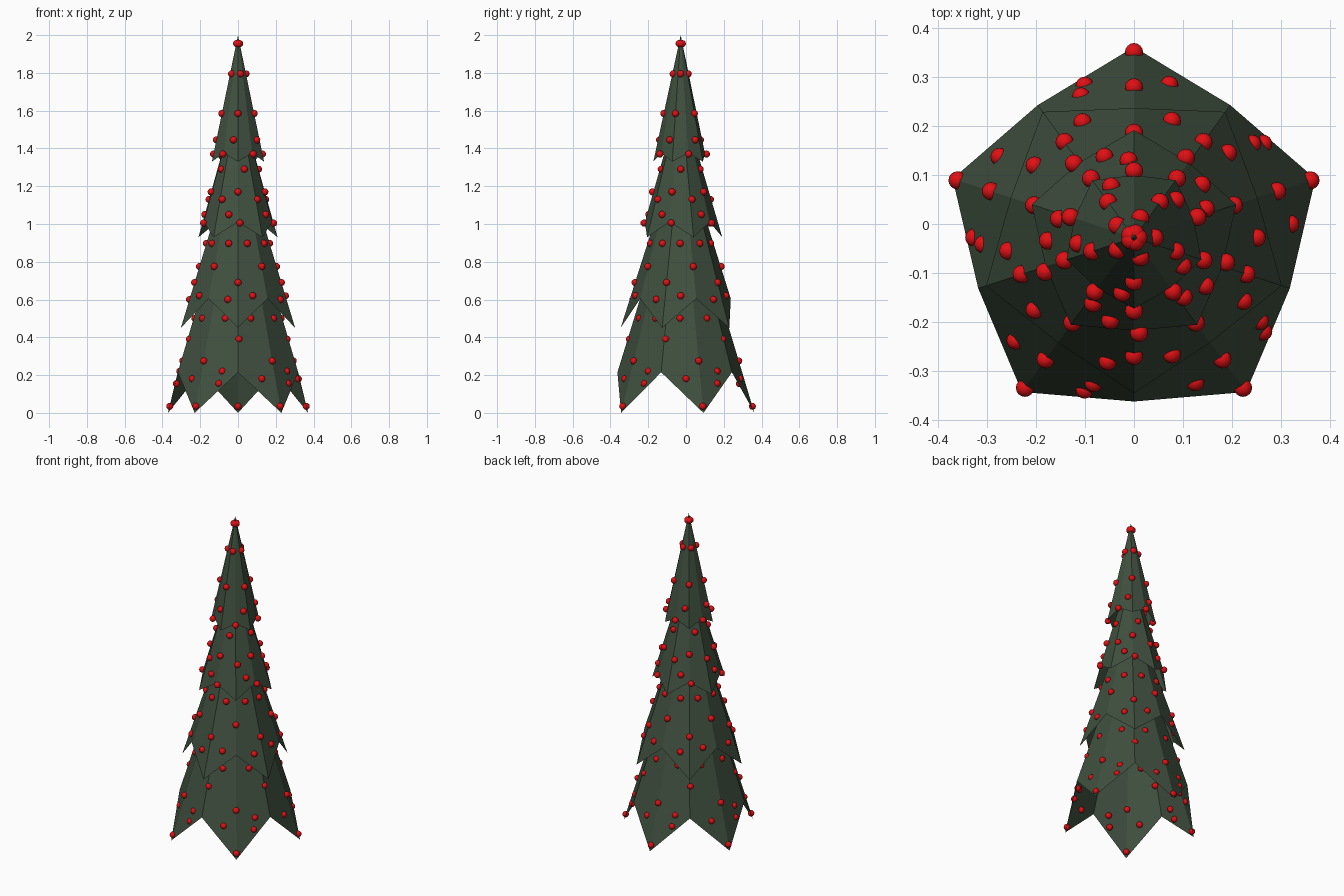
import bpy, bmesh, math

if "Cube" in bpy.data.objects:
    bpy.data.objects.remove(bpy.data.objects["Cube"])

CY = -0.028  # trunk axis offset


def material(name, rgb):
    m = bpy.data.materials.new(name)
    m.diffuse_color = (*rgb, 1)
    m.use_nodes = True
    m.node_tree.nodes["Principled BSDF"].inputs["Base Color"].default_value = m.diffuse_color
    return m


green = material("dark_green", (0.05, 0.08, 0.05))
red = material("bauble_red", (0.75, 0.005, 0.007))


def add_object(name, bm, mat):
    me = bpy.data.meshes.new(name)
    bm.to_mesh(me)
    bm.free()
    me.materials.append(mat)
    ob = bpy.data.objects.new(name, me)
    bpy.context.collection.objects.link(ob)


def polar(r, deg, z):
    # angle is measured from the front (-y) towards +x
    a = math.radians(deg)
    return (r * math.sin(a), CY - r * math.cos(a), z)


# tip z, tip radius, valley z, valley radius, apex z, angle of first tip
TIERS = [
    (0.00, 0.390, 0.215, 0.335, 1.30, 36),
    (0.45, 0.318, 0.605, 0.265, 1.45, 0),
    (0.93, 0.220, 1.010, 0.190, 1.68, 36),
    (1.33, 0.145, 1.375, 0.128, 2.00, 0),
]

# Branch tiers: open ten-sided cones with a zigzag hem
for i, (tz, tr, vz, vr, apex, first) in enumerate(TIERS):
    bm = bmesh.new()
    top = bm.verts.new((0, CY, apex))
    hem = [bm.verts.new(polar(vr if k % 2 else tr, first + 36 * k, vz if k % 2 else tz))
           for k in range(10)]
    for k in range(10):
        bm.faces.new((hem[k], hem[(k + 1) % 10], top))
    add_object(f"branch_tier_{i + 1}", bm, green)

# Bauble rows: tier, height, start angle (each repeats five times round the tree)
ROWS = [
    (0, 0.035, 36), (0, 0.155, -18), (0, 0.18, 23), (0, 0.22, -15.5), (0, 0.275, 36),
    (0, 0.39, 1), (0, 0.50, 17), (0, 0.50, -17),
    (1, 0.50, 1), (1, 0.60, 60), (1, 0.62, 18), (1, 0.69, 0), (1, 0.775, 36),
    (1, 0.897, 17), (1, 0.897, -17),
    (2, 1.005, 3), (2, 1.05, -16), (2, 1.13, 40), (2, 1.17, 0), (2, 1.29, 18),
    (3, 1.37, 36), (3, 1.445, -12), (3, 1.585, 0), (3, 1.795, 18), (3, 1.955, 18),
]
ROWS.remove((1, 0.50, 1))  # tier tips stay bare

bm = bmesh.new()
for t, z, start in ROWS:
    tz, tr, _, _, apex, _ = TIERS[t]
    ring = tr * (apex - z) / (apex - tz)
    # distance to the flat facet at this angle
    off = math.radians(start % 36 - 18)
    r = ring * math.cos(math.radians(18)) / math.cos(off)
    for k in range(5):
        ret = bmesh.ops.create_uvsphere(bm, u_segments=16, v_segments=10, radius=0.0185)
        bmesh.ops.translate(bm, verts=ret["verts"], vec=polar(r, start + 72 * k, z))
for f in bm.faces:
    f.smooth = True
add_object("baubles", bm, red)
